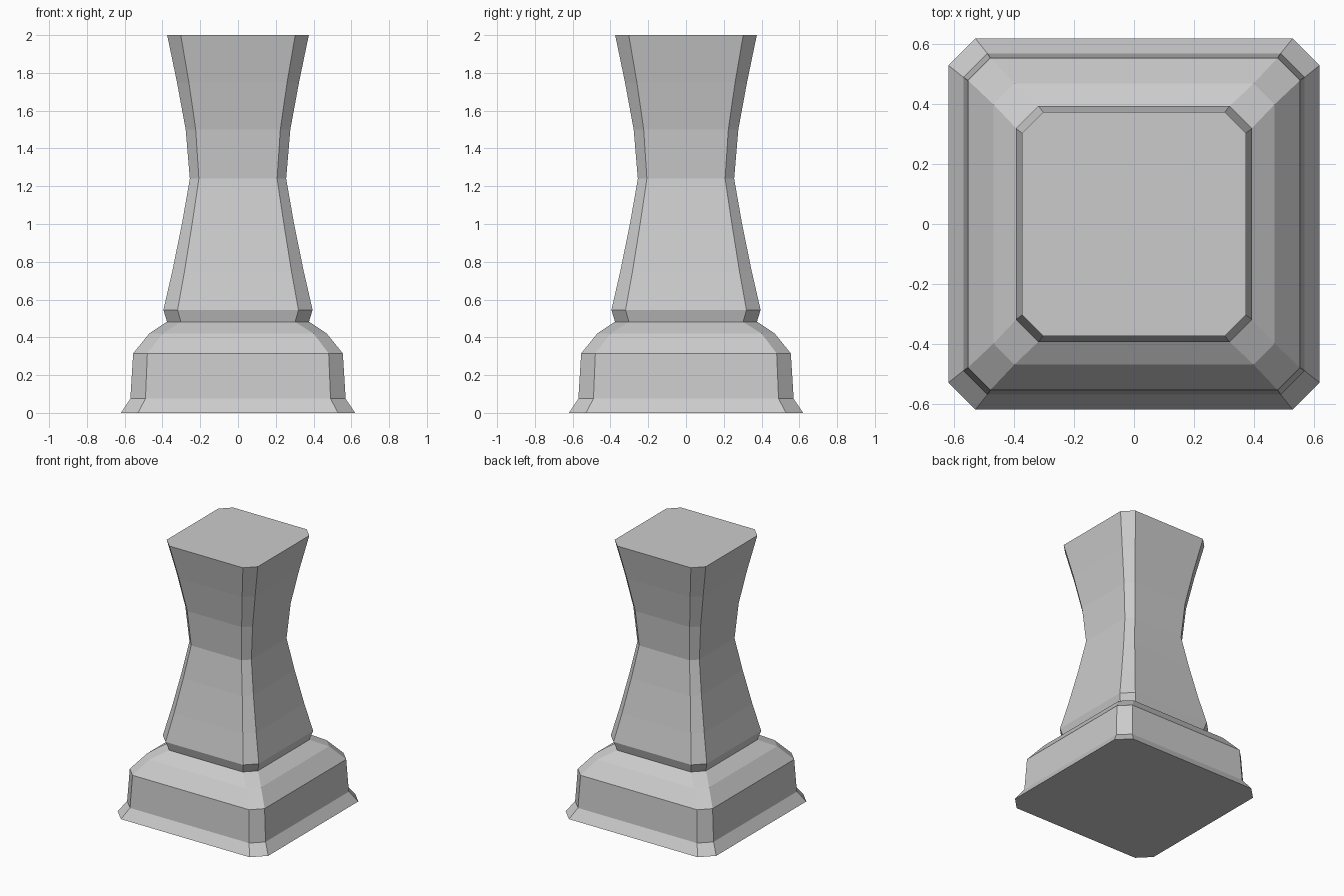
import bpy
import bmesh

cube = bpy.data.objects.get("Cube")
if cube:
    bpy.data.objects.remove(cube, do_unlink=True)

stone = bpy.data.materials.new("grey_stone")
stone.use_nodes = True
colour = (0.6, 0.6, 0.6, 1.0)
stone.diffuse_color = colour
stone.node_tree.nodes["Principled BSDF"].inputs["Base Color"].default_value = colour


def chamfered_ring(bm, z, half, flat):
    """Square ring with cut corners, wound anticlockwise."""
    points = []
    x, y, u, v = half, -flat, half, flat
    for _ in range(4):
        points += [(x, y, z), (u, v, z)]
        x, y, u, v = -y, x, -v, u
    return [bm.verts.new(p) for p in points]


def chamfered_loft(name, profile):
    """Closed solid through rings of (height, half width, half flat side)."""
    bm = bmesh.new()
    rings = [chamfered_ring(bm, *level) for level in profile]
    for low, high in zip(rings, rings[1:]):
        for i in range(8):
            j = (i + 1) % 8
            bm.faces.new((low[i], low[j], high[j], high[i]))
    bm.faces.new(list(reversed(rings[0])))
    bm.faces.new(rings[-1])
    bmesh.ops.recalc_face_normals(bm, faces=bm.faces[:])
    mesh = bpy.data.meshes.new(name)
    bm.to_mesh(mesh)
    bm.free()
    mesh.materials.append(stone)
    obj = bpy.data.objects.new(name, mesh)
    bpy.context.collection.objects.link(obj)
    return obj


# Flared foot, plinth and sloping shoulder
chamfered_loft("pedestal_base", [
    (0.0, 0.62, 0.53),
    (0.075, 0.57, 0.49),
    (0.315, 0.555, 0.48),
    (0.42, 0.47, 0.40),
    (0.48, 0.38, 0.305),
])

# Waisted column with a flat top
chamfered_loft("pedestal_column", [
    (0.48, 0.375, 0.302),
    (0.545, 0.395, 0.32),
    (0.75, 0.348, 0.283),
    (1.0, 0.297, 0.243),
    (1.24, 0.255, 0.207),
    (1.5, 0.277, 0.224),
    (1.75, 0.323, 0.26),
    (2.0, 0.375, 0.303),
])
